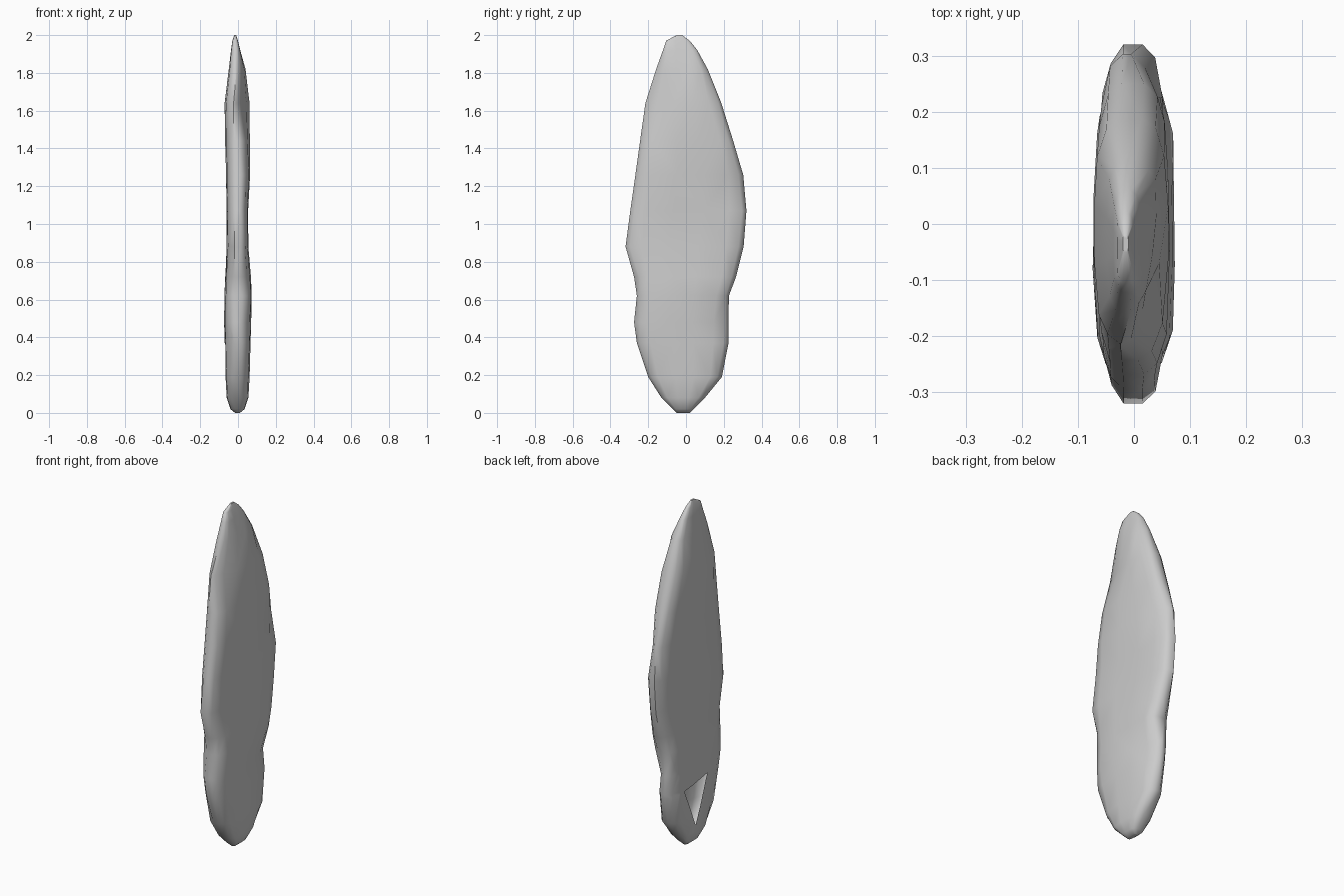
import bpy, bmesh, math, random
from mathutils import Vector

if "Cube" in bpy.data.objects:
    bpy.data.objects.remove(bpy.data.objects["Cube"])

random.seed(4)

# Stone outline by height: z, y min, y max, x min, x max
rows = [
    (0.00, -0.05, 0.02, -0.015, 0.01),
    (0.02, -0.07, 0.04, -0.04, 0.035),
    (0.08, -0.13, 0.10, -0.06, 0.055),
    (0.19, -0.20, 0.19, -0.066, 0.062),
    (0.37, -0.26, 0.225, -0.071, 0.068),
    (0.48, -0.275, 0.225, -0.074, 0.07),
    (0.62, -0.26, 0.227, -0.073, 0.075),
    (0.72, -0.275, 0.265, -0.068, 0.07),
    (0.88, -0.32, 0.305, -0.061, 0.058),
    (1.07, -0.295, 0.32, -0.061, 0.057),
    (1.26, -0.268, 0.303, -0.066, 0.064),
    (1.44, -0.243, 0.25, -0.069, 0.065),
    (1.64, -0.215, 0.187, -0.071, 0.062),
    (1.82, -0.158, 0.115, -0.05, 0.042),
    (1.92, -0.122, 0.06, -0.037, 0.012),
    (1.97, -0.105, 0.02, -0.03, 0.0),
    (2.00, -0.05, -0.02, -0.02, -0.01),
]
# Half cross-section: fraction across y, fraction of half thickness
half = [(-1, 0.3), (-0.92, 0.68), (-0.72, 0.93), (-0.25, 1), (0.25, 1),
        (0.7, 0.93), (0.91, 0.68), (1, 0.3)]
section = half + [(u, -v) for u, v in reversed(half)]

bm = bmesh.new()
rings = []
for i, (z, y0, y1, x0, x1) in enumerate(rows):
    ring = []
    for u, v in section:
        wob = 0.004 if 2 < i < 14 else 0
        x = (x0 + x1) / 2 + v * (x1 - x0) / 2 - abs(v) * random.uniform(0, wob) * (1 if v > 0 else -1)
        y = (y0 + y1) / 2 + u * (y1 - y0) / 2
        if abs(u) < 1:
            y += random.uniform(-wob, wob) * 2
        ring.append(bm.verts.new((x, y, z)))
    rings.append(ring)

n = len(section)
for a, b in zip(rings, rings[1:]):
    for j in range(n):
        k = (j + 1) % n
        bm.faces.new((a[j], a[k], b[k], b[j]))
bm.faces.new(rings[0][::-1])
bm.faces.new(rings[-1])

# Chips knocked out of the +x face: y, z, radius, depth
for cy, cz, r, d in [(0.19, 0.46, 0.14, 0.035), (0.29, 1.24, 0.1, 0.03),
                     (-0.22, 1.6, 0.2, 0.05), (-0.15, 1.75, 0.15, 0.03),
                     (0.13, 1.5, 0.12, 0.012)]:
    for v in bm.verts:
        dist = math.hypot(v.co.y - cy, v.co.z - cz)
        if v.co.x > 0 and dist < r:
            v.co.x -= d * (1 - dist / r)
bmesh.ops.triangulate(bm, faces=bm.faces[:])
bmesh.ops.recalc_face_normals(bm, faces=bm.faces[:])

# Triangular gap in the -x face
tri = [Vector((0, 0.11, 0.36)), Vector((0, -0.1, 0.39)), Vector((0, 0.0, 0.12))]
edges = []
for p, q in zip(tri, tri[1:] + tri[:1]):
    d = q - p
    edges.append((p, Vector((0, -d.z, d.y))))
mid = sum(tri, Vector()) / 3
for p, nrm in edges:
    near = [f for f in bm.faces if f.normal.x < -0.6 and f.calc_center_median().z < 0.65]
    geom = near + list({e for f in near for e in f.edges}) + list({v for f in near for v in f.verts})
    bmesh.ops.bisect_plane(bm, geom=geom, plane_co=p, plane_no=nrm, dist=1e-5)
    bm.normal_update()


def inside(c):
    return all((c - p).dot(nrm) * (mid - p).dot(nrm) > 0 for p, nrm in edges)


gap = [f for f in bm.faces if f.normal.x < -0.6 and inside(f.calc_center_median())]
bmesh.ops.delete(bm, geom=gap, context='FACES')

mesh = bpy.data.meshes.new("standing_stone")
bm.to_mesh(mesh)
bm.free()
stone = bpy.data.objects.new("standing_stone", mesh)
bpy.context.collection.objects.link(stone)
bpy.context.view_layer.objects.active = stone
stone.select_set(True)
bpy.ops.object.shade_smooth_by_angle(angle=math.radians(50))
